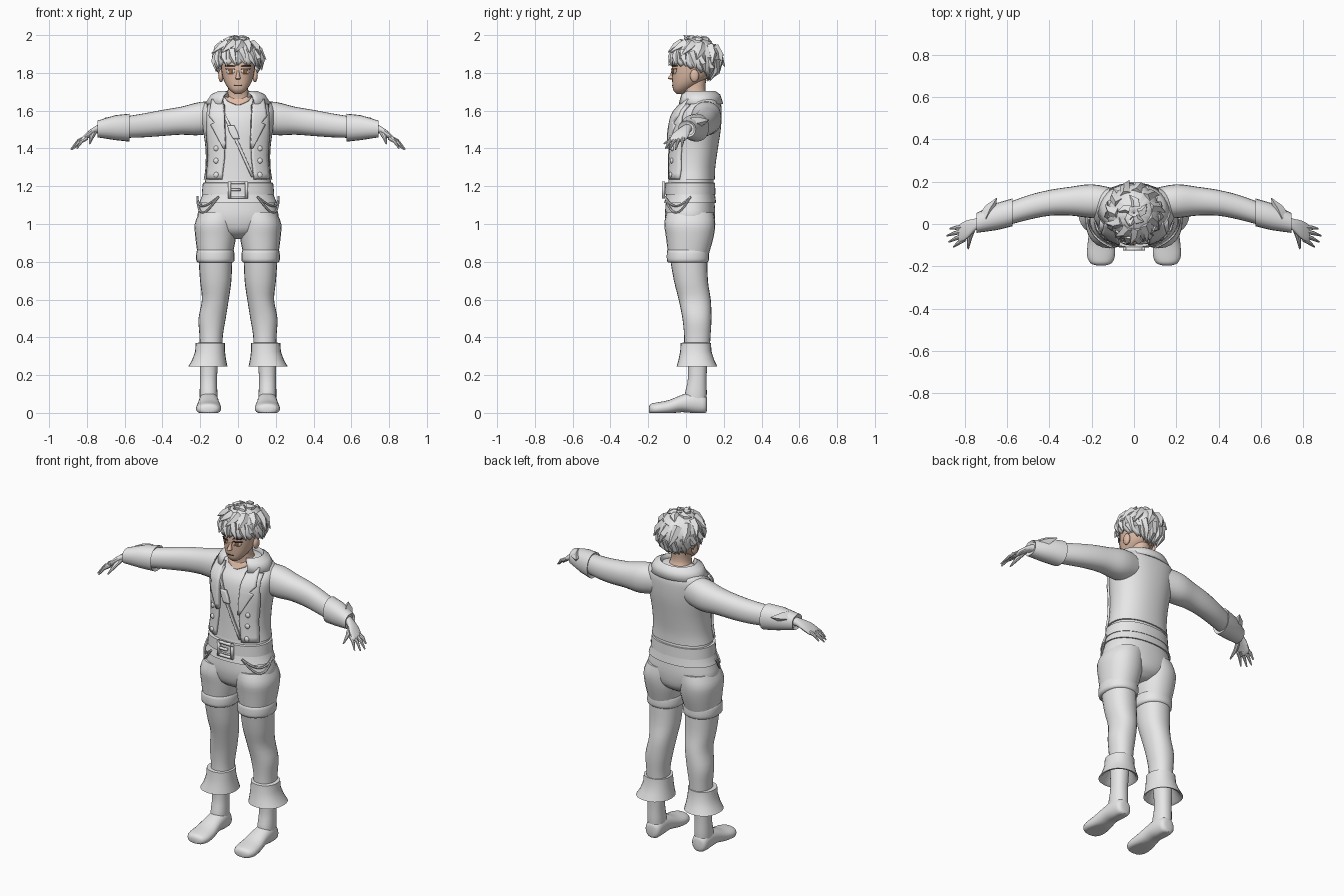
import bpy, bmesh, math
from mathutils import Vector


def material(name, rgb):
    m = bpy.data.materials.new(name)
    m.diffuse_color = (*rgb, 1)
    return m


GREY = material("plain grey", (0.8, 0.8, 0.8))
SKIN = material("skin", (0.74, 0.5, 0.38))
WHITE = material("eye white", (0.85, 0.8, 0.76))
AMBER = material("amber iris", (0.45, 0.17, 0.05))
DARK = material("dark brown", (0.06, 0.035, 0.03))


def make(name, verts, faces, mat, thick=0):
    bm = bmesh.new()
    vs = [bm.verts.new(v) for v in verts]
    for f in faces:
        bm.faces.new([vs[i] for i in f])
    bmesh.ops.recalc_face_normals(bm, faces=bm.faces)
    me = bpy.data.meshes.new(name)
    bm.to_mesh(me)
    bm.free()
    me.materials.append(mat)
    ob = bpy.data.objects.new(name, me)
    bpy.context.collection.objects.link(ob)
    if thick:
        mod = ob.modifiers.new("thickness", "SOLIDIFY")
        mod.thickness, mod.offset = thick, 0
    return ob


def skin_rings(name, rings, mat):
    """Closed skin over equal-sized rings of points."""
    n = len(rings[0])
    faces = [(i*n + j, i*n + (j+1) % n, (i+1)*n + (j+1) % n, (i+1)*n + j)
             for i in range(len(rings)-1) for j in range(n)]
    last = (len(rings)-1)*n
    faces += [tuple(range(n)), tuple(range(last, last+n))]
    return make(name, [p for r in rings for p in r], faces, mat)


def grid(name, rows, mat, thick):
    n = len(rows[0])
    faces = [(i*n + j, i*n + j+1, (i+1)*n + j+1, (i+1)*n + j)
             for i in range(len(rows)-1) for j in range(n-1)]
    return make(name, [p for r in rows for p in r], faces, mat, thick)


def refine(rows, k):
    """Catmull-Rom subdivision of a list of number tuples."""
    out = []
    for i in range(len(rows)-1):
        q = [rows[max(0, min(len(rows)-1, i+d))] for d in (-1, 0, 1, 2)]
        for s in range(k):
            t = s/k
            out.append(tuple(0.5*(2*b + (c-a)*t + (2*a-5*b+4*c-d)*t*t + (3*b-a-3*c+d)*t**3)
                             for a, b, c, d in zip(*q)))
    return out + [rows[-1]]


def loft(name, rows, mat=GREY, axis="z", s=1, k=3, n=24, p=2.2):
    """Rows are (x, y, z, half width, half depth) across the given axis."""
    rings = []
    for x, y, z, a, b in refine(rows, k):
        ring = []
        for j in range(n):
            t = 2*math.pi*j/n
            c, d = math.cos(t), math.sin(t)
            u = a*math.copysign(abs(c)**(2/p), c)
            v = b*math.copysign(abs(d)**(2/p), d)
            q = {"z": (x+u, y+v, z), "x": (x, y+u, z+v), "y": (x+u, y, z+v)}[axis]
            ring.append((q[0]*s, q[1], max(0, q[2])))
        rings.append(ring)
    return skin_rings(name, rings, mat)


def tube(name, pts, radii, mat=GREY, n=8):
    pts = [Vector(q) for q in pts]
    rings = []
    for i, q in enumerate(pts):
        m = (pts[min(i+1, len(pts)-1)] - pts[max(i-1, 0)]).to_track_quat("Z", "Y").to_matrix()
        rings.append([q + m @ Vector((math.cos(t), math.sin(t), 0))*radii[i]
                      for t in (2*math.pi*j/n for j in range(n))])
    return skin_rings(name, rings, mat)


def ball(name, c, r, mat):
    bm = bmesh.new()
    bmesh.ops.create_uvsphere(bm, u_segments=14, v_segments=8, radius=1)
    me = bpy.data.meshes.new(name)
    bm.to_mesh(me)
    bm.free()
    me.materials.append(mat)
    ob = bpy.data.objects.new(name, me)
    ob.location, ob.scale = c, r
    bpy.context.collection.objects.link(ob)


def front_y(body, x, z, p):
    for a, b in zip(body, body[1:]):
        if a[2] <= z <= b[2]:
            break
    t = (z-a[2])/(b[2]-a[2])
    cy, rx, ry = (a[i] + (b[i]-a[i])*t for i in (1, 3, 4))
    return cy - ry*max(0, 1-abs(x/rx)**p)**(1/p)


def panel(name, body, rows, off, mat=GREY, s=1, p=2.2):
    """Plate following the front of a body; rows are (z, x0, x1)."""
    out = []
    for (z, a, b), (z2, a2, b2) in zip(rows, rows[1:]):
        for t in (0, 0.25, 0.5, 0.75) + ((1,) if z2 == rows[-1][0] else ()):
            zz, l, r = z+(z2-z)*t, a+(a2-a)*t, b+(b2-b)*t
            xs = [s*(l+(r-l)*c/6) for c in range(7)]
            out.append([(x, front_y(body, x, zz, p)-off/2, zz) for x in xs])
    return grid(name, out, mat, off)


# Jacket body
TORSO = [(0, .03, 1.235, .182, .123), (0, .033, 1.3, .172, .122), (0, .042, 1.4, .172, .127),
         (0, .052, 1.5, .185, .132), (0, .064, 1.58, .195, .125), (0, .083, 1.63, .185, .103),
         (0, .085, 1.665, .145, .085), (0, .08, 1.685, .08, .06)]
loft("jacket_body", TORSO, n=40)
CHEST = refine(TORSO, 3)
panel("neckline_skin", CHEST, [(1.675, -.075, .075), (1.65, -.055, .055), (1.63, -.01, .01)], .006, SKIN)
panel("chest_strap", CHEST, [(1.61, -.095, -.08), (1.43, -.012, .006), (1.25, .07, .085)], .01)
panel("strap_buckle", CHEST, [(1.52, -.055, -.02), (1.485, -.045, -.002), (1.45, -.025, .008)], .018)

# Collar folded over the shoulders
PROFILE = [(.085, .07, 1.655), (.108, .088, 1.698), (.14, .108, 1.682), (.17, .122, 1.635)]
grid("collar", [[(rx*math.sin(a), .07-ry*math.cos(a), z) for rx, ry, z in PROFILE]
                for a in (.55+(2*math.pi-1.1)*i/28 for i in range(29))], GREY, .01)

# Shirt hem, belt and buckle
loft("shirt_hem", [(0, .027, 1.24, .172, .118), (0, .025, 1.17, .182, .126), (0, .022, 1.11, .207, .138),
                   (0, .022, 1.112, .19, .125)], k=1, n=40)
loft("belt", [(0, .022, 1.155, .175, .12), (0, .022, 1.156, .192, .134), (0, .022, 1.218, .186, .132),
              (0, .022, 1.22, .17, .12)], k=1, n=40)
for name, x0, x1, z0, z1 in (("buckle_left", -.052, -.038, 1.135, 1.225), ("buckle_right", .038, .052, 1.135, 1.225),
                             ("buckle_top", -.052, .052, 1.212, 1.225), ("buckle_bottom", -.052, .052, 1.135, 1.148),
                             ("buckle_prong", -.04, .012, 1.176, 1.188)):
    grid(name, [[(x0, -.118, z), (x1, -.118, z)] for z in (z0, z1)], GREY, .016)

# Hips
loft("hips", [(0, .03, .92, .05, .06), (0, .025, .96, .15, .115), (0, .022, 1.03, .212, .132),
              (0, .022, 1.1, .2, .13), (0, .022, 1.18, .175, .12)], n=40)

for s, side in ((1, "left"), (-1, "right")):
    # Jacket front, lapel and buttons
    panel(side+"_jacket_front", CHEST, [(1.63, .07, .16), (1.5, .075, .165), (1.36, .07, .155), (1.237, .085, .165)],
          .014, s=s)
    panel(side+"_lapel", CHEST, [(1.655, .08, .135), (1.57, .07, .15), (1.535, .07, .12), (1.525, .07, .14),
                                 (1.4, .065, .075)], .024, s=s)
    for z in (1.4, 1.335, 1.26):
        ball(side+"_button", (s*.115, front_y(CHEST, .115, z, 2.2)-.014, z), (.015, .01, .015), GREY)

    # Sleeve, folded cuff and hand
    loft(side+"_sleeve", [(.1, .1, 1.57, .07, .08), (.2, .108, 1.558, .08, .088), (.3, .108, 1.547, .068, .074),
                          (.4, .1, 1.535, .061, .069), (.5, .078, 1.522, .058, .063), (.62, .04, 1.51, .052, .055)],
         axis="x", s=s)
    loft(side+"_sleeve_cuff", [(.585, .05, 1.51, .05, .055), (.575, .055, 1.51, .066, .074), (.65, .035, 1.51, .064, .066),
                               (.745, .005, 1.503, .047, .044), (.735, .008, 1.503, .035, .033)],
         axis="x", s=s, k=1, n=20)
    tube(side+"_cuff_point", [(s*.7, .03, 1.53), (s*.68, .075, 1.54), (s*.65, .122, 1.55)], (.035, .026, .002), n=4)
    loft(side+"_palm", [(.71, .015, 1.51, .026, .024), (.75, -.002, 1.5, .028, .021), (.79, -.026, 1.475, .043, .019),
                        (.82, -.042, 1.45, .044, .015), (.83, -.046, 1.443, .035, .01)], axis="x", s=s, n=16)
    for i, (tx, ty, tz) in enumerate([(.87, -.022, 1.41), (.885, -.055, 1.395), (.876, -.085, 1.395), (.853, -.108, 1.4)]):
        base = Vector((.812-.004*i, -.014-.019*i, 1.455))
        tip = Vector((tx, ty, tz))
        mid = base.lerp(tip, .5)+Vector((.004, 0, .008))
        tube(side+"_finger", [(v.x*s, v.y, v.z) for v in (base, mid, tip)], (.011, .0095, .004))
    tube(side+"_thumb", [(s*.762, -.02, 1.485), (s*.778, -.065, 1.455), (s*.785, -.118, 1.425)], (.014, .012, .004))

    # Shorts leg with rolled hem
    loft(side+"_shorts_leg", [(.1, .022, 1.06, .105, .125), (.117, .02, 1.0, .112, .135), (.118, .02, .93, .108, .126),
                              (.121, .013, .84, .093, .108)], s=s)
    loft(side+"_shorts_hem", [(.12, .01, .795, .088, .098), (.12, .01, .803, .1, .11), (.12, .01, .83, .102, .112),
                              (.12, .01, .86, .098, .11), (.12, .01, .868, .088, .1)], s=s, k=2)
    # Trouser leg and flared boot top
    loft(side+"_lower_leg", [(.142, .058, .34, .06, .068), (.142, .06, .41, .062, .07), (.137, .058, .5, .072, .077),
                             (.12, .046, .6, .071, .085), (.118, .026, .7, .083, .09), (.12, .013, .83, .09, .1)], s=s)
    loft(side+"_boot_flare", [(.147, .052, .372, .06, .065), (.147, .052, .37, .077, .08), (.148, .052, .325, .079, .083),
                              (.153, .055, .28, .09, .095), (.16, .058, .245, .104, .108), (.158, .057, .25, .09, .094),
                              (.152, .056, .31, .055, .06)], s=s, k=1)
    # Ankle and shoe
    loft(side+"_ankle", [(.155, .05, .04, .045, .055), (.156, .052, .1, .047, .058), (.156, .06, .19, .045, .049),
                         (.152, .06, .33, .052, .056)], s=s)
    loft(side+"_shoe", [(.155, .112, .045, .02, .03), (.155, .1, .045, .044, .048), (.155, .05, .055, .051, .06),
                        (.155, -.02, .05, .055, .046), (.155, -.09, .03, .064, .038), (.156, -.15, .022, .066, .034),
                        (.156, -.185, .02, .05, .028), (.156, -.196, .018, .02, .014)], axis="y", s=s)

    # Hip chains hanging from the belt
    for drop in (.05, .085):
        pts = [(s*.215*math.sin(a), .02-.148*math.cos(a), 1.145-drop*math.sin(math.pi*i/10))
               for i, a in enumerate(.5+.11*j for j in range(11))]
        tube(side+"_hip_chain", pts, [.006]*11, n=6)

# Neck and head
loft("neck", [(0, .06, 1.62, .09, .07), (0, .055, 1.67, .066, .064), (0, .045, 1.71, .054, .058),
              (0, .05, 1.78, .054, .058)], SKIN)
HEAD = [(0, -.035, 1.688, .016, .014), (0, -.025, 1.708, .042, .042), (0, -.002, 1.74, .066, .07),
        (0, .023, 1.78, .082, .097), (0, .035, 1.83, .09, .11), (0, .042, 1.88, .092, .108),
        (0, .053, 1.93, .078, .085), (0, .055, 1.955, .04, .04)]
loft("head", HEAD, SKIN)
FACE = refine(HEAD, 3)
loft("nose", [(0, -.071, 1.764, .006, .004), (0, -.078, 1.77, .014, .02), (0, -.072, 1.79, .009, .012),
              (0, -.068, 1.82, .006, .007)], SKIN, k=2, n=10)
panel("mouth", FACE, [(1.735, -.02, .02), (1.731, -.018, .018)], .003, DARK)
for s, side in ((1, "left"), (-1, "right")):
    ball(side+"_ear", (s*.09, .045, 1.785), (.015, .024, .034), SKIN)
    panel(side+"_eye", FACE, [(1.818, .018, .06), (1.806, .018, .06), (1.795, .026, .054)], .003, WHITE, s)
    panel(side+"_iris", FACE, [(1.818, .029, .048), (1.797, .03, .047)], .005, AMBER, s)
    panel(side+"_lash", FACE, [(1.823, .02, .064), (1.817, .016, .066)], .006, DARK, s)
    panel(side+"_brow", FACE, [(1.842, .025, .066), (1.835, .016, .068)], .005, DARK, s)


# Hair cap with a jagged lower edge; angle 0 faces forward
def edge(a):
    return 2.05 - .42*math.cos(a) + .08*math.cos(2*a)


def hair(a, t, r=1):
    return Vector((.12*r*math.sin(t)*math.sin(a), .052-.128*r*math.sin(t)*math.cos(a), 1.868+.112*r*math.cos(t)))


SEG = 56
grid("hair_cap", [[hair(2*math.pi*i/SEG, .02+(edge(2*math.pi*i/SEG)-.02+.2*(abs(i % 4-2)/2-.5))*j/10,
                        1+.03*(abs(i % 4-2)-1)*j/10) for j in range(11)] for i in range(SEG+1)], GREY, .012)

# Hair locks: a lower fringe, a middle layer and crown tufts
for count, root, stop, reach, width, turn in ((15, .62, 1.06, 1.13, .024, .22), (11, .35, .74, 1.22, .028, -.3),
                                              (5, .1, .27, 1.14, .026, .5)):
    for i in range(count):
        a = 2*math.pi*(i+.3)/count
        e = edge(a)
        far = reach + .05*math.sin(i*2.3)
        tube("hair_lock", [hair(a, e*root, .96), hair(a+turn*.3, e*(root+stop)/2, 1.03), hair(a+turn, e*stop, far)],
             (width, width*.85, .001), n=5)
tube("crown_tuft", [(-.01, .03, 1.96), (-.012, .01, 1.985), (-.02, -.012, 1.999)], (.03, .018, .001), n=5)

# Smooth shading with crisp edges
for ob in bpy.context.scene.objects:
    ob.select_set(True)
    bpy.context.view_layer.objects.active = ob
bpy.ops.object.shade_smooth_by_angle(angle=math.radians(42))
